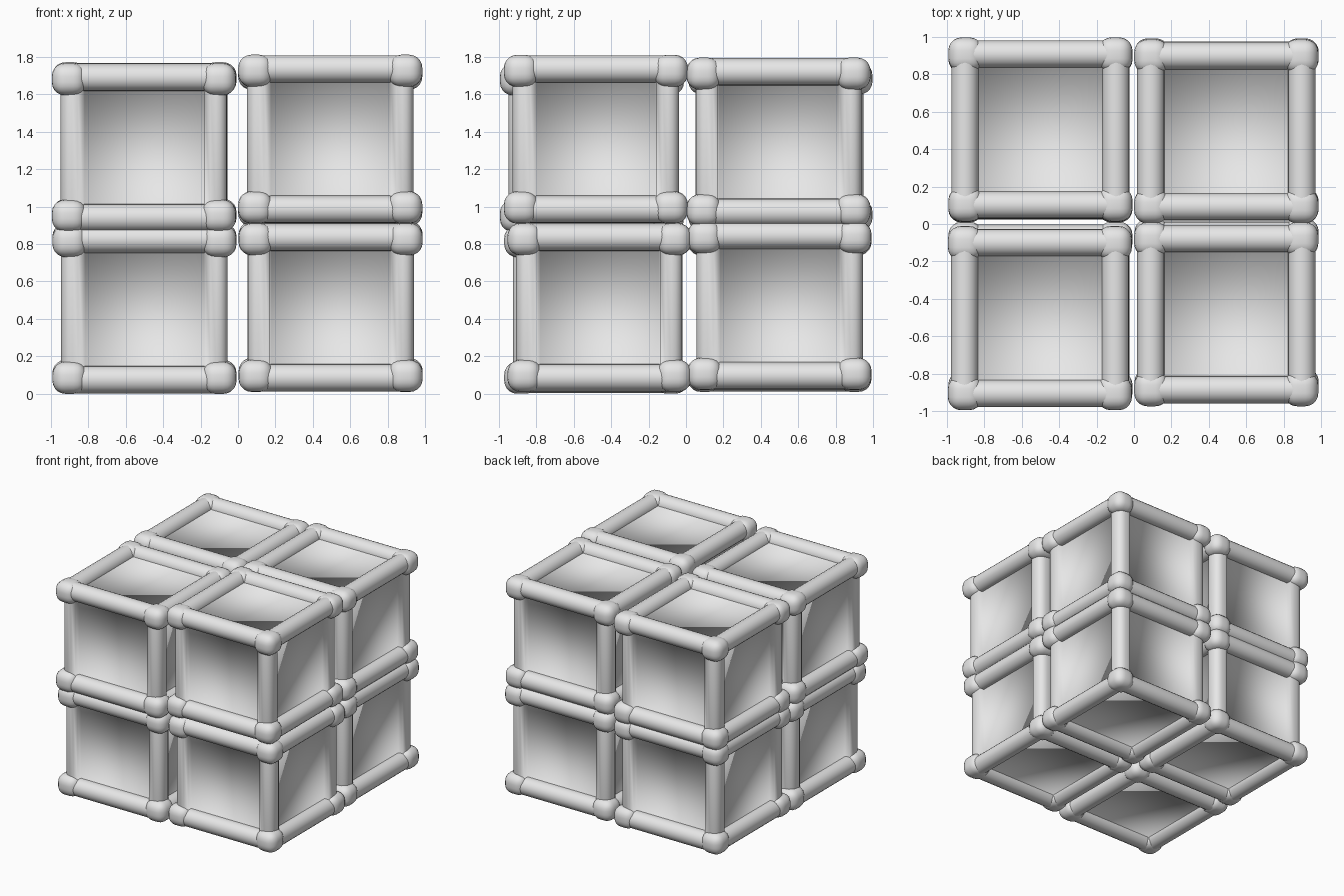
import bpy, bmesh
from math import radians
from mathutils import Matrix, Vector

cube = bpy.data.objects.get("Cube")
if cube:
    bpy.data.objects.remove(cube, do_unlink=True)

GREY = (0.8, 0.8, 0.8, 1)
mat = bpy.data.materials.new("light_grey")
mat.use_nodes = True
mat.diffuse_color = GREY
mat.node_tree.nodes["Principled BSDF"].inputs["Base Color"].default_value = GREY

SIGNS = (-1, 1)


def rounded_box(bm, centre, half, bevel, segments):
    """Add a box with bevelled edges."""
    m = Matrix.Translation(centre) @ Matrix.Diagonal((*(2 * h for h in half), 1))
    verts = bmesh.ops.create_cube(bm, size=1, matrix=m)["verts"]
    edges = list({e for v in verts for e in v.link_edges})
    bmesh.ops.bevel(bm, geom=edges, offset=bevel, segments=segments,
                    profile=0.5, affect='EDGES')


def inset(bm, faces, thickness, depth):
    bmesh.ops.inset_individual(bm, faces=faces, thickness=thickness,
                               depth=depth, use_even_offset=True)


def build_block():
    bm = bmesh.new()
    # Body with vertical posts
    rounded_box(bm, (0, 0, 0), (0.445, 0.445, 0.435), 0.06, 4)
    bm.normal_update()
    panels = [f for f in bm.faces if f.calc_area() > 0.3]
    sides = [f for f in panels if abs(f.normal.z) < 0.5]
    # Shallow panels: rim on the sides, soft lip, steep wall
    inset(bm, sides, 0.03, 0)
    inset(bm, panels, 0.03, -0.015)
    inset(bm, panels, 0.008, -0.037)

    # Round rails along the top and bottom edges
    for s in SIGNS:
        for t in SIGNS:
            for axis in 'XY':
                turn = Matrix.Rotation(radians(90), 4, 'Y' if axis == 'X' else 'X')
                pos = (0, s * 0.403, t * 0.375) if axis == 'X' else (s * 0.403, 0, t * 0.375)
                bmesh.ops.create_cone(bm, segments=20, radius1=0.073, radius2=0.073,
                                      depth=0.78, cap_ends=False,
                                      matrix=Matrix.Translation(pos) @ turn)
    # Corner knobs
    for x in SIGNS:
        for y in SIGNS:
            for z in SIGNS:
                rounded_box(bm, (x * 0.4, y * 0.4, z * 0.365),
                            (0.092, 0.092, 0.086), 0.07, 5)
    for f in bm.faces:
        f.smooth = True
    mesh = bpy.data.meshes.new("block")
    bm.to_mesh(mesh)
    bm.free()
    mesh.materials.append(mat)
    return mesh


# Eight slightly misaligned blocks stacked two by two by two
block = build_block()
PLACES = {
    "lower_front_right_block": (-0.5, -0.48, 0.45),
    "lower_front_left_block": (0.495, -0.463, 0.46),
    "lower_back_left_block": (0.495, 0.5, 0.47),
    "lower_back_right_block": (-0.5, 0.5, 0.46),
    "upper_front_right_block": (-0.503, -0.503, 1.315),
    "upper_front_left_block": (0.493, -0.482, 1.36),
    "upper_back_left_block": (0.493, 0.495, 1.345),
    "upper_back_right_block": (-0.5, 0.505, 1.32),
}
for name, place in PLACES.items():
    obj = bpy.data.objects.new(name, block)
    obj.location = Vector(place)
    bpy.context.collection.objects.link(obj)
